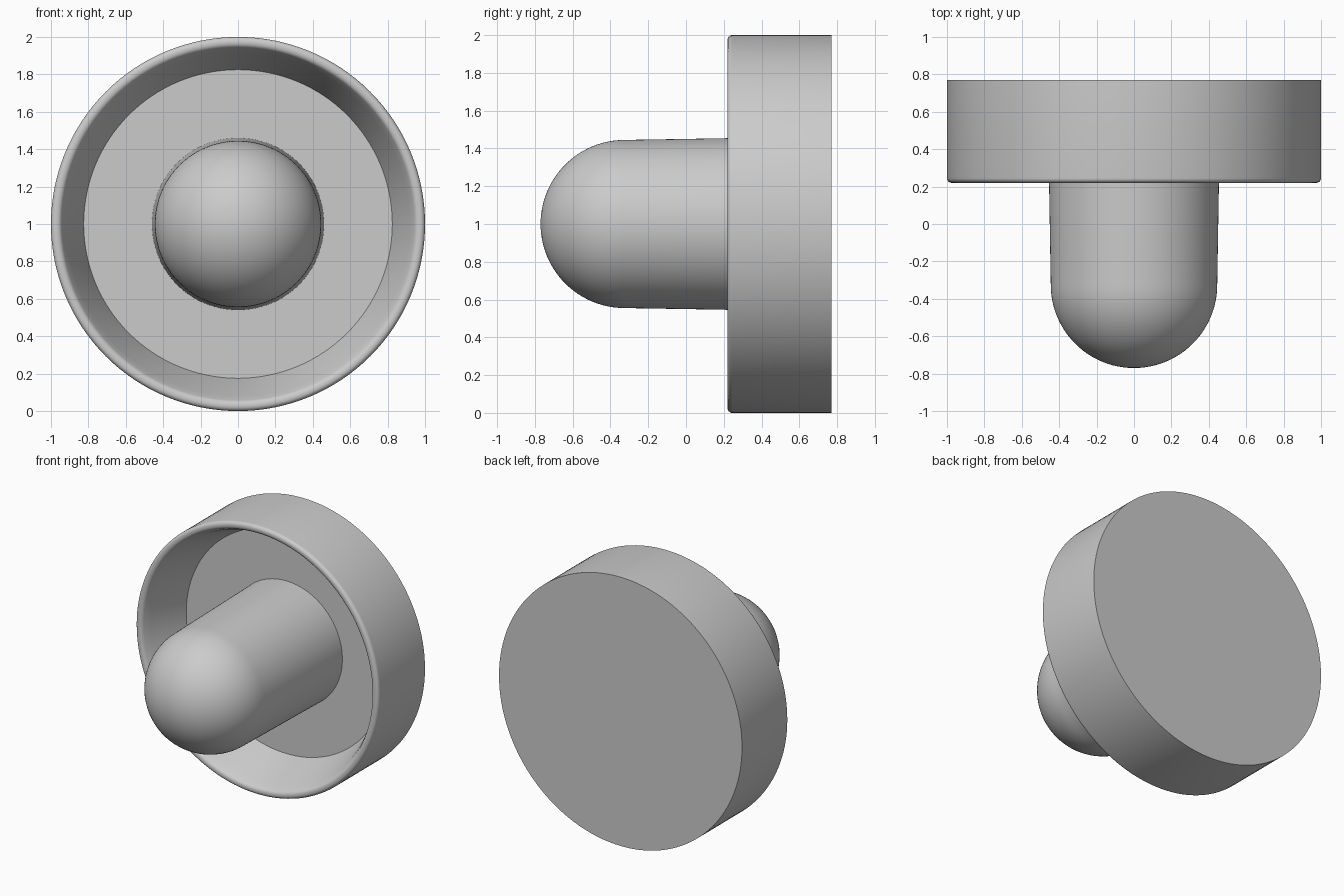
import bpy, bmesh
from math import sin, cos, radians, pi
from mathutils import Vector, Matrix

if "Cube" in bpy.data.objects:
    bpy.data.objects.remove(bpy.data.objects["Cube"])


def arc(cy, cr, rad, a0, a1, n):
    """Points (radius, y) on an arc; angle 0 = outward, 90 = towards the front (-y)."""
    return [(cr + rad * cos(radians(a0 + (a1 - a0) * i / n)),
             cy - rad * sin(radians(a0 + (a1 - a0) * i / n))) for i in range(n + 1)]


def lathe(name, profile, steps=128):
    """Spin a (radius, y) profile about the horizontal y axis at z = 1."""
    bm = bmesh.new()
    verts = [bm.verts.new((max(r, 0), y, 1)) for r, y in profile]
    edges = [bm.edges.new(p) for p in zip(verts, verts[1:])]
    bmesh.ops.spin(bm, geom=verts + edges, cent=(0, 0, 1), axis=(0, 1, 0),
                   angle=2 * pi, steps=steps)
    bmesh.ops.remove_doubles(bm, verts=bm.verts, dist=1e-5)
    bmesh.ops.recalc_face_normals(bm, faces=bm.faces)
    mesh = bpy.data.meshes.new(name)
    bm.to_mesh(mesh)
    bm.free()
    obj = bpy.data.objects.new(name, mesh)
    bpy.context.collection.objects.link(obj)
    bpy.context.view_layer.objects.active = obj
    obj.select_set(True)
    bpy.ops.object.shade_smooth_by_angle(angle=radians(30))
    obj.select_set(False)


FLOOR = 0.57

# Round dish: flat back, straight outer wall, rounded lip, tapered recess
dish = [(0, 0.77), (1.0, 0.77)]
dish += arc(0.245, 0.975, 0.025, 0, 90, 6)
dish += arc(0.25, 0.97, 0.03, 90, 155, 5)
dish += [(0.92, 0.285), (0.825, FLOOR), (0, FLOOR)]
lathe("dish", dish)

# Central grip: slightly tapered post with a hemispherical end
grip = [(0, FLOOR), (0.46, FLOOR)]
grip += arc(-0.325, 0, 0.445, 0, 90, 24)
lathe("grip", grip)
